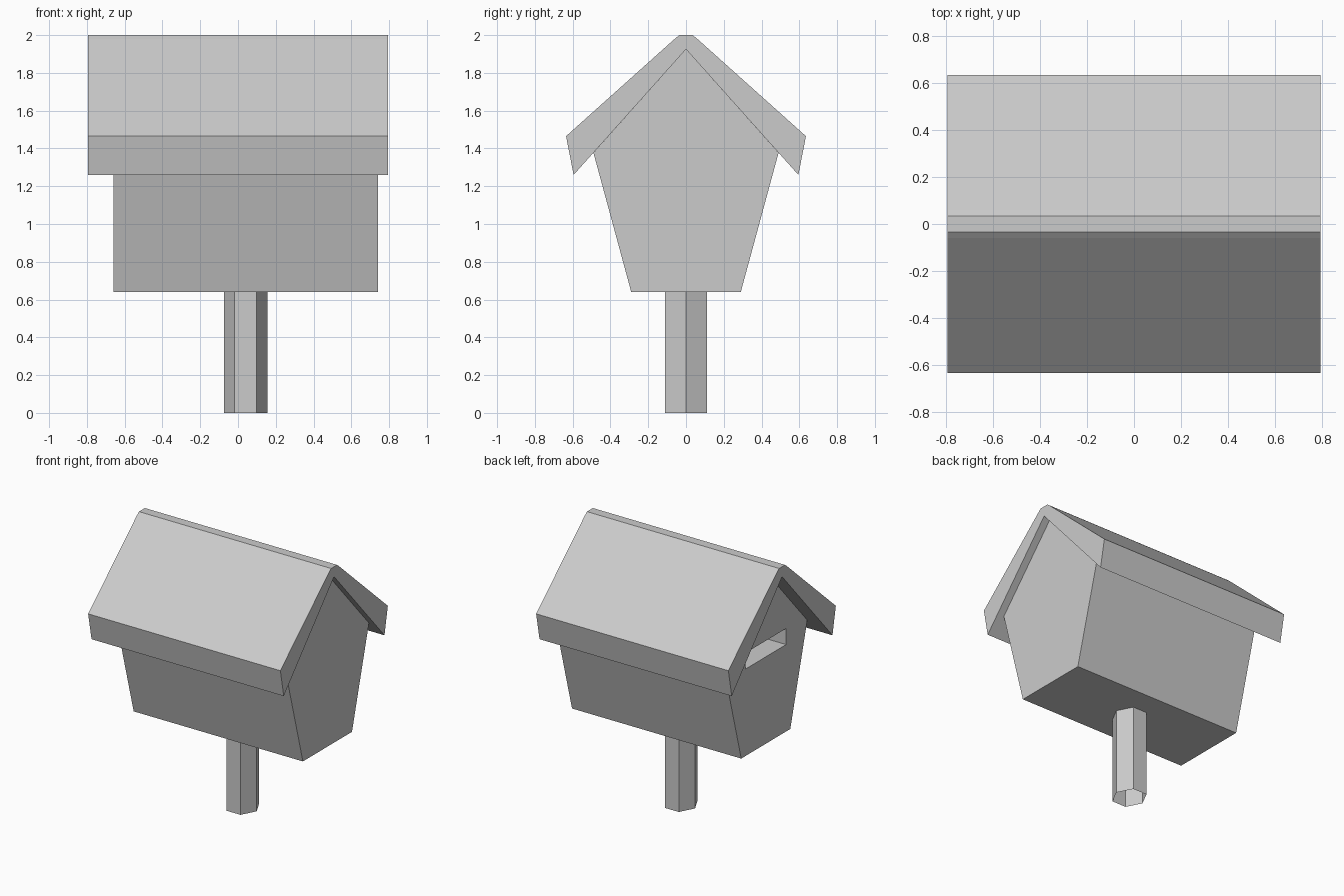
import bpy, bmesh
from math import pi, cos, sin

if "Cube" in bpy.data.objects:
    bpy.data.objects.remove(bpy.data.objects["Cube"])


def prism(name, half, x0, x1):
    """Extrude a y-symmetric profile along x; half runs top to bottom on +y."""
    ring = half + [(-y, z) for y, z in reversed(half) if abs(y) > 1e-6]
    return extrude_profile(name, ring, x0, x1)


def extrude_profile(name, ring, x0, x1):
    bm = bmesh.new()
    face = bm.faces.new([bm.verts.new((x0, y, z)) for y, z in ring])
    new = bmesh.ops.extrude_face_region(bm, geom=[face])["geom"]
    moved = [g for g in new if isinstance(g, bmesh.types.BMVert)]
    bmesh.ops.translate(bm, verts=moved, vec=(x1 - x0, 0, 0))
    # the starting face stays as the end cap
    bmesh.ops.recalc_face_normals(bm, faces=bm.faces)
    mesh = bpy.data.meshes.new(name)
    bm.to_mesh(mesh)
    bm.free()
    obj = bpy.data.objects.new(name, mesh)
    bpy.context.collection.objects.link(obj)
    return obj


# Roof: thick gable with a blunted ridge
outer = [(0.035, 2.0), (0.06, 1.98), (0.635, 1.465), (0.595, 1.26)]
roof_ring = outer + [(0, 1.925)] + [(-y, z) for y, z in reversed(outer)]
extrude_profile("roof", roof_ring, -0.795, 0.795)

# Body: flared walls rising to the gable
body = prism("house_body", [(0, 1.925), (0.49, 1.377), (0.29, 0.64)], -0.66, 0.74)

# Entry slot cut into the left gable
cutter = prism("slot_cutter", [(0.24, 1.41), (0.24, 1.29)], -0.8, -0.31)
cutter.hide_render = True
cutter.hide_viewport = True
slot = body.modifiers.new("slot", "BOOLEAN")
slot.operation = "DIFFERENCE"
slot.solver = "EXACT"
slot.object = cutter

# Post: open six-sided tube
bm = bmesh.new()
rings = [[bm.verts.new((0.04 + 0.115 * cos(i * pi / 3), 0.127 * sin(i * pi / 3), z))
          for i in range(6)] for z in (0, 0.64)]
for i in range(6):
    j = (i + 1) % 6
    bm.faces.new((rings[0][i], rings[0][j], rings[1][j], rings[1][i]))
mesh = bpy.data.meshes.new("post")
bm.to_mesh(mesh)
bm.free()
bpy.context.collection.objects.link(bpy.data.objects.new("post", mesh))
